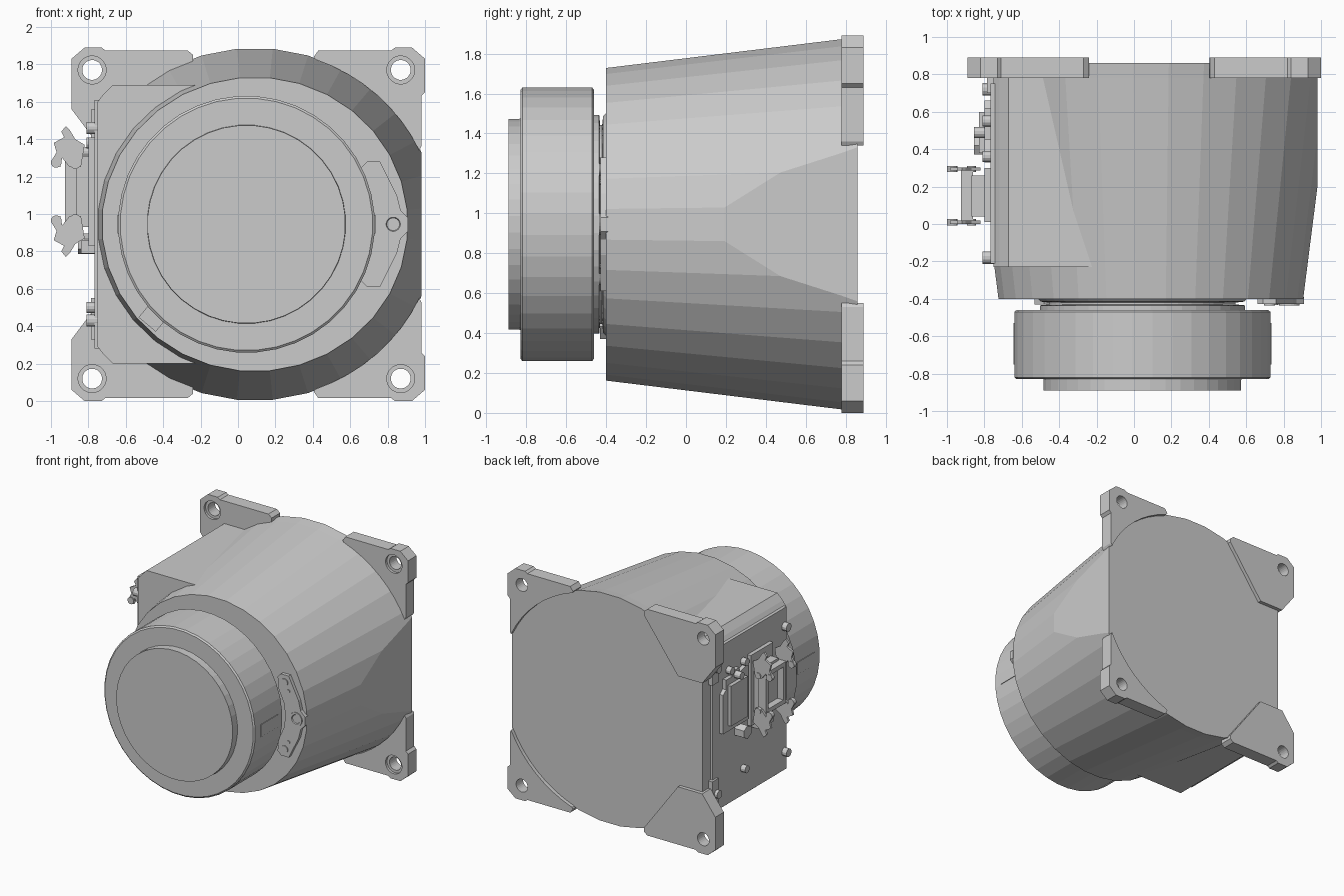
import bpy, bmesh, math
from mathutils import Vector

if "Cube" in bpy.data.objects:
    bpy.data.objects.remove(bpy.data.objects["Cube"])

ZC = 0.945          # height of the lamp axis
BX, DX = 0.09, 0.045  # x centres of housing and front disc


def finish(name, bm):
    bmesh.ops.recalc_face_normals(bm, faces=bm.faces[:])
    me = bpy.data.meshes.new(name)
    bm.to_mesh(me)
    bm.free()
    ob = bpy.data.objects.new(name, me)
    bpy.context.collection.objects.link(ob)
    return ob


def prism(name, pts, axis, a, b):
    """Extrude a 2D outline: axis y takes (x, z) points, axis x takes (y, z)."""
    bm = bmesh.new()
    def put(p, t):
        return bm.verts.new((p[0], t, p[1]) if axis == 'y' else (t, p[0], p[1]))
    lo, hi = [put(p, a) for p in pts], [put(p, b) for p in pts]
    bm.faces.new(lo)
    bm.faces.new(hi)
    for i in range(len(pts)):
        j = (i + 1) % len(pts)
        bm.faces.new((lo[i], lo[j], hi[j], hi[i]))
    return finish(name, bm)


def box(name, x, y, z):
    return prism(name, [(x[0], z[0]), (x[1], z[0]), (x[1], z[1]), (x[0], z[1])], 'y', *y)


def lathe(name, prof, c, n=32, sx=1.0, axis='y', clips=()):
    """Rings of (position, radius) along an axis, capped; clips are cut planes."""
    bm = bmesh.new()
    rings = []
    for t, r in prof:
        ring = []
        for k in range(n):
            a = 2 * math.pi * (k + 0.5) / n
            u, v = c[0] + sx * r * math.cos(a), c[1] + r * math.sin(a)
            ring.append(bm.verts.new((u, t, v) if axis == 'y' else (t, u, v)))
        rings.append(ring)
    for p, q in zip(rings, rings[1:]):
        for k in range(n):
            m = (k + 1) % n
            bm.faces.new((p[k], p[m], q[m], q[k]))
    bm.faces.new(rings[0])
    bm.faces.new(rings[-1])
    for co, no in clips:
        g = bm.verts[:] + bm.edges[:] + bm.faces[:]
        cut = bmesh.ops.bisect_plane(bm, geom=g, plane_co=co, plane_no=no, clear_outer=True)
        edges = [e for e in cut['geom_cut'] if isinstance(e, bmesh.types.BMEdge)]
        bmesh.ops.holes_fill(bm, edges=edges, sides=0)
    return finish(name, bm)


def rod(name, c, r, a, b, n=16, axis='y'):
    return lathe(name, [(a, r), (b, r)], c, n, 1.0, axis)


def flip(pts, zc=ZC):
    return [(x, 2 * zc - z) for x, z in pts]


# Tapered housing with flat flanks
lathe("housing", [(-0.40, 0.787), (0.78, 0.932), (0.86, 0.943)], (BX, ZC), 32, 1.04,
      clips=[((0.98, 0, 0), (1, 0, 0)), ((-0.75, 0, 0), (-1, 0, 0))])

# Side box that carries the connectors
half = [(0.1, 1.69), (-0.67, 1.69), (-0.72, 1.64), (-0.75, 1.60)]
prism("side_box", half + flip(half)[::-1], 'y', -0.23, 0.84)
box("side_cover", (-0.768, -0.74), (-0.21, 0.75), (0.28, 1.61))

# Corner mounting plates with counterbored holes
arc = []
for k in range(9):
    a = math.radians(25 + k * (70.5 - 25) / 8)
    arc.append((BX + 0.97 * math.cos(a), ZC + 0.935 * math.sin(a)))
right_plate = arc + [(0.405, 1.84), (0.43, 1.875), (0.82, 1.875), (0.84, 1.89), (0.93, 1.89),
                     (1.0, 1.83), (1.0, 1.65), (0.98, 1.63), (0.98, 1.36)]
left_plate = [(-0.24, 1.82), (-0.24, 1.85), (-0.27, 1.875), (-0.71, 1.875), (-0.73, 1.89),
              (-0.82, 1.89), (-0.89, 1.83), (-0.89, 1.56), (-0.77, 1.40), (-0.55, 1.40)]
for side, pts, hx in (("right", right_plate, 0.87), ("left", left_plate, -0.78)):
    for level, f in (("upper", lambda p: p), ("lower", flip)):
        plate = prism(f"{level}_{side}_plate", f(pts), 'y', 0.78, 0.89)
        hole = f([(hx, 1.77)])[0]
        cutter = lathe(f"{level}_{side}_hole_cutter",
                       [(0.7, 0.075), (0.80, 0.075), (0.80, 0.053), (0.95, 0.053)], hole, 24)
        cutter.hide_render = True
        cutter.hide_set(True)
        mod = plate.modifiers.new("hole", 'BOOLEAN')
        mod.operation = 'DIFFERENCE'
        mod.solver = 'EXACT'
        mod.object = cutter

# Neck, wide disc and front lens cap
lathe("neck", [(-0.47, 0.55), (-0.435, 0.55), (-0.43, 0.50), (-0.42, 0.50),
               (-0.415, 0.545), (-0.39, 0.57)], (DX, ZC), 40)
lathe("front_disc", [(-0.83, 0.675), (-0.82, 0.687), (-0.47, 0.687), (-0.46, 0.675)], (DX, ZC), 40)
lathe("front_cap", [(-0.89, 0.53), (-0.835, 0.53), (-0.82, 0.535)], (DX, ZC), 40)
box("disc_side_pads", (DX - 0.69, DX + 0.69), (-0.75, -0.53), (ZC - 0.05, ZC + 0.05))

# Sensor bracket on the front rim
br = [(0.66, 1.25), (0.69, 1.28), (0.76, 1.28), (0.79, 1.22), (0.85, 1.10), (0.87, 1.02), (0.91, 0.98)]
inner = [(0.67, 0.74), (0.72, 0.85), (0.73, ZC), (0.72, 1.04), (0.67, 1.15)]
prism("sensor_bracket", br + flip(br)[::-1] + inner, 'y', -0.428, -0.39)
lathe("sensor_eye", [(-0.39, 0.055), (-0.436, 0.055), (-0.436, 0.038), (-0.42, 0.03)], (0.83, ZC), 20)
for z, s in ((1.22, 1.155), (0.67, 0.735)):
    rod("bracket_screw", (0.725, z), 0.03, -0.436, -0.40)
    rod("bracket_pin", (0.76, s), 0.014, -0.434, -0.40, 10)

# Small tilted pad at the lower left of the front rim
pad = box("rim_pad", (-0.06, 0.06), (-0.02, 0.02), (-0.04, 0.04))
pad.location, pad.rotation_euler = (-0.46, -0.41, 0.44), (0, math.radians(40), 0)

# Levered connector: base, open frame, contact block
CZ = 1.12
box("connector_base", (-0.87, -0.75), (0.04, 0.26), (0.93, 1.31))
for y in ((0.02, 0.055), (0.25, 0.285)):
    box("connector_frame_side", (-0.925, -0.86), y, (0.95, 1.29))
for z in ((0.95, 0.985), (1.255, 1.29)):
    box("connector_frame_end", (-0.925, -0.86), (0.05, 0.255), z)
box("connector_flange", (-0.80, -0.75), (0.01, 0.30), (0.83, 1.41))

# Hooked locking levers
lever = [(-1.0, 1.28), (-0.95, 1.25), (-0.94, 1.30), (-0.90, 1.25), (-0.84, 1.25), (-0.82, 1.37),
         (-0.87, 1.40), (-0.90, 1.45), (-0.92, 1.47), (-0.945, 1.44), (-0.93, 1.41),
         (-0.985, 1.38), (-0.97, 1.33)]
for pts, pz, tz in ((lever, 1.265, 1.275), (flip(lever, CZ), 0.975, 0.965)):
    for y in (0.0, 0.285):
        prism("lock_lever", pts, 'y', y, y + 0.018)
        rod("lever_pivot", (-0.87, pz), 0.025, y - 0.008, y + 0.026, 12)
        rod("lever_tip", (-0.972, tz), 0.028, y - 0.008, y + 0.026, 12)

# Second connector: notched plate, cover steps, hexagonal gland
plate2 = [(0.33, 0.90), (0.66, 0.90), (0.66, 1.22), (0.62, 1.25), (0.62, 1.33), (0.54, 1.33),
          (0.54, 1.37), (0.45, 1.37), (0.45, 1.33), (0.33, 1.36)]
prism("socket_plate", plate2, 'x', -0.80, -0.75)
box("socket_cover", (-0.83, -0.79), (0.38, 0.60), (0.95, 1.28))
rod("socket_hinge", (0.49, 1.33), 0.03, -0.855, -0.79, 12, 'x')
rod("hex_gland", (0.42, 0.84), 0.055, -0.855, -0.75, 6, 'x')
box("side_block", (-0.84, -0.76), (0.06, 0.24), (0.79, 0.86))

# Cover screws and clamp blocks
for y in (-0.18, 0.72):
    for z in (1.46, 0.43):
        rod("cover_screw", (y, z), 0.034, -0.81, -0.74, 12, 'x')
for y, z in ((0.36, 1.38), (0.55, 1.38), (0.36, 0.50)):
    rod("socket_screw", (y, z), 0.03, -0.81, -0.74, 12, 'x')
for z in ((1.34, 1.56), (0.33, 0.55)):
    box("cover_rail", (-0.785, -0.74), (0.70, 0.78), z)
